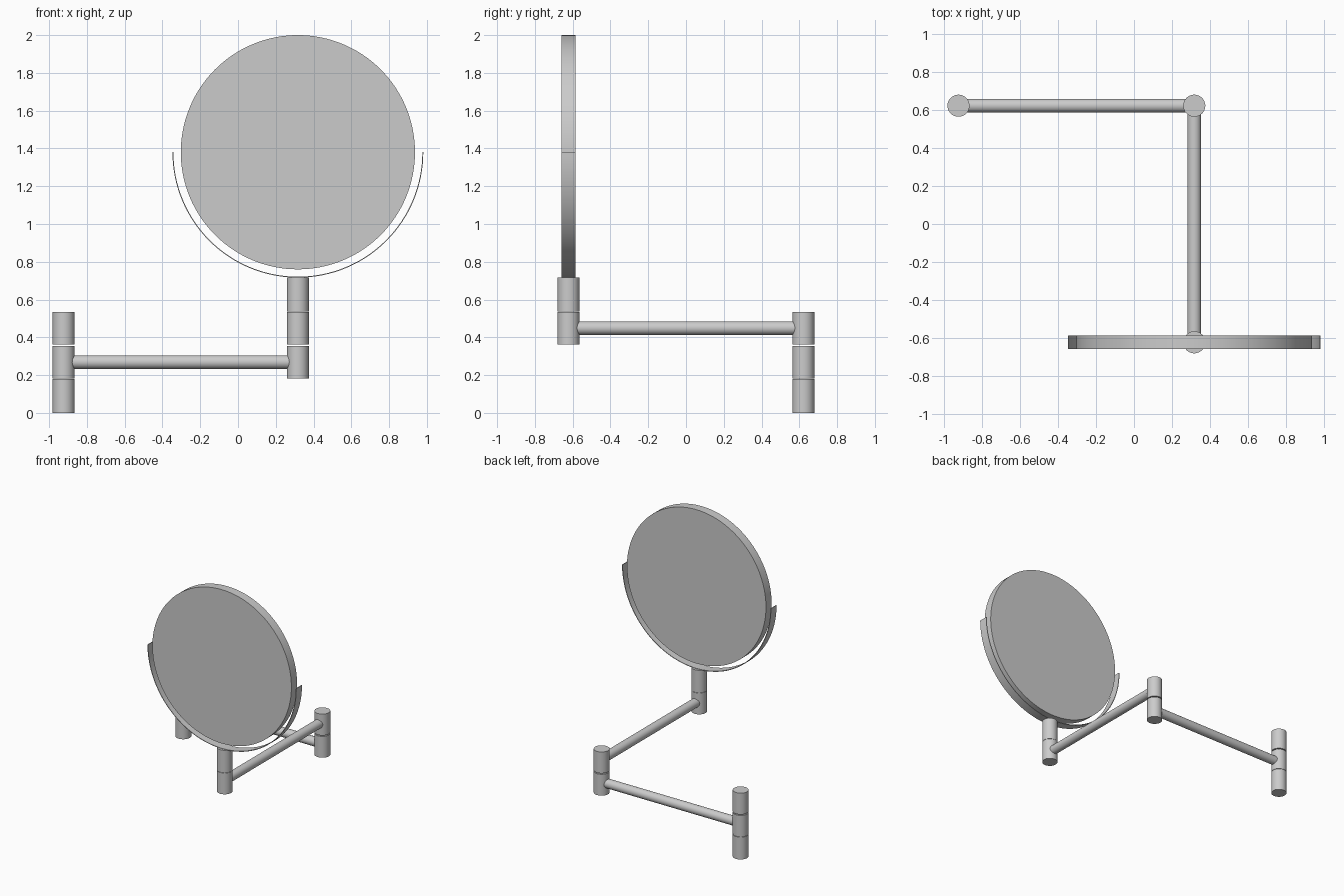
import bpy, bmesh, math
from mathutils import Vector

if "Cube" in bpy.data.objects:
    bpy.data.objects.remove(bpy.data.objects["Cube"])

JOINT_R, ARM_R = 0.058, 0.036
LEFT, RIGHT = -0.923, 0.317      # x of the joint columns
BACK, FRONT = 0.622, -0.622      # y of the joint columns
MIRROR_Z = 1.38


def cylinder(name, start, end, radius, sides=48):
    start, end = Vector(start), Vector(end)
    axis = end - start
    bpy.ops.mesh.primitive_cylinder_add(vertices=sides, radius=radius, depth=axis.length,
                                        location=(start + end) / 2,
                                        rotation=axis.to_track_quat('Z', 'Y').to_euler())
    obj = bpy.context.object
    obj.name = name
    bpy.ops.object.shade_smooth_by_angle(angle=math.radians(30))
    return obj


# Stacked hinge barrels: wall post, elbow, mirror stem
LEVELS = [(0.0, 0.180), (0.183, 0.355), (0.363, 0.535), (0.537, 0.718)]
columns = {
    "wall_post": (LEFT, BACK, (0, 1, 2)),
    "elbow_joint": (RIGHT, BACK, (1, 2)),
    "mirror_stem": (RIGHT, FRONT, (2, 3)),
}
for name, (x, y, levels) in columns.items():
    for i in levels:
        z0, z1 = LEVELS[i]
        cylinder(f"{name}_{i}", (x, y, z0), (x, y, z1), JOINT_R)

# Swing arms, ends sunk into the barrels
inset = 0.045
cylinder("lower_arm", (LEFT + inset, BACK, 0.269), (RIGHT - inset, BACK, 0.269), ARM_R, 32)
cylinder("upper_arm", (RIGHT, BACK - inset, 0.449), (RIGHT, FRONT + inset, 0.449), ARM_R, 32)

# Round mirror disc
HALF = 0.036
cylinder("mirror_disc", (RIGHT, FRONT - HALF, MIRROR_Z), (RIGHT, FRONT + HALF, MIRROR_Z), 0.62, 128)

# Thin half-ring cradle below the mirror
bm = bmesh.new()
rows = []
for i in range(65):
    a = math.pi + math.pi * i / 64
    rows.append([bm.verts.new((RIGHT + r * math.cos(a), FRONT + y, MIRROR_Z + r * math.sin(a)))
                 for r, y in ((0.664, -HALF), (0.664, HALF), (0.659, HALF), (0.659, -HALF))])
for a, b in zip(rows, rows[1:]):
    for k in range(4):
        n = (k + 1) % 4
        bm.faces.new((a[k], a[n], b[n], b[k]))
bm.faces.new(rows[0])
bm.faces.new(rows[-1])
bmesh.ops.recalc_face_normals(bm, faces=bm.faces)
mesh = bpy.data.meshes.new("mirror_cradle")
bm.to_mesh(mesh)
bm.free()
cradle = bpy.data.objects.new("mirror_cradle", mesh)
bpy.context.collection.objects.link(cradle)
bpy.ops.object.select_all(action='DESELECT')
cradle.select_set(True)
bpy.context.view_layer.objects.active = cradle
bpy.ops.object.shade_smooth_by_angle(angle=math.radians(30))
